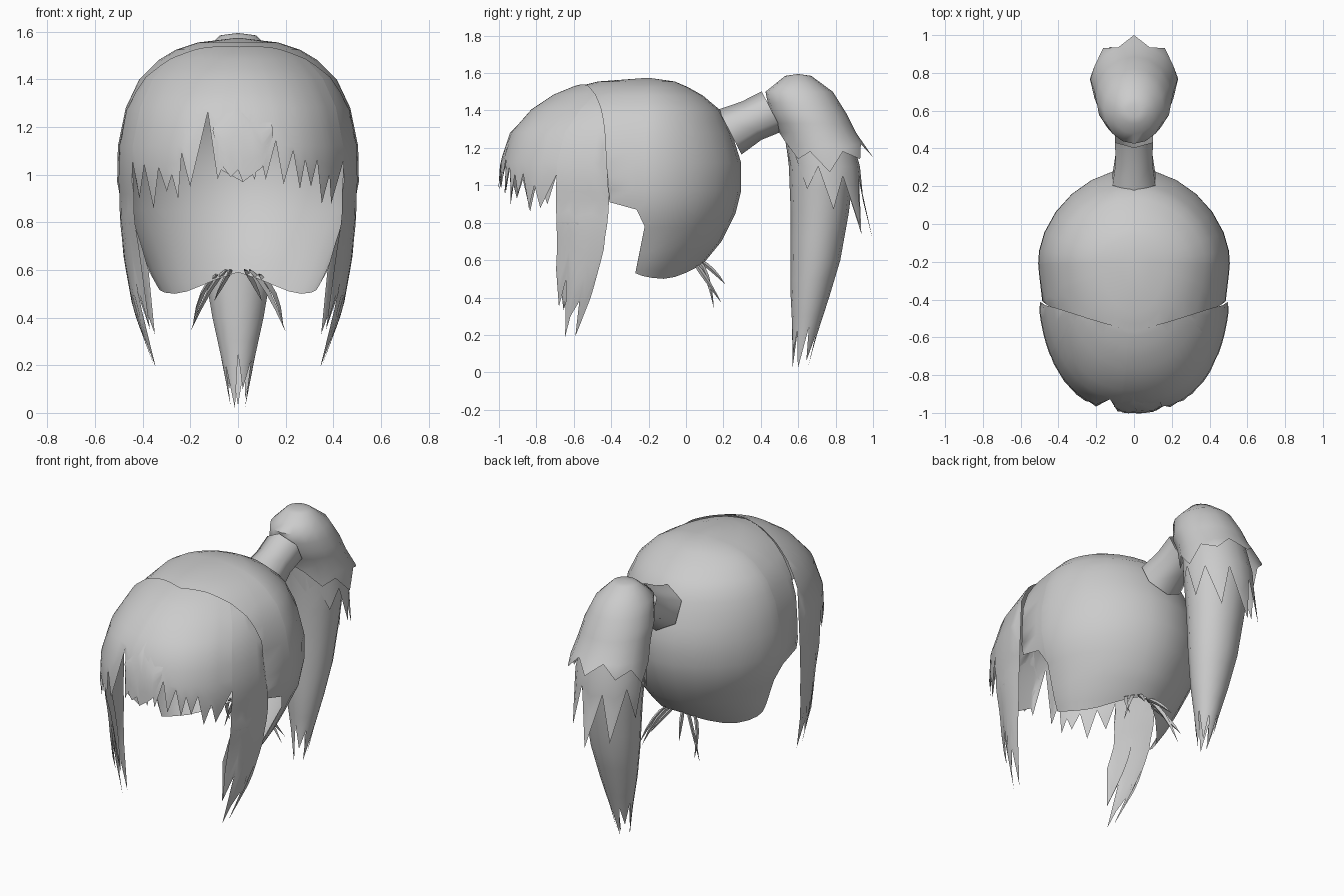
import bpy, bmesh, math
from mathutils import Vector

if "Cube" in bpy.data.objects:
    bpy.data.objects.remove(bpy.data.objects["Cube"])

mat = bpy.data.materials.new("light_grey")
mat.diffuse_color = (0.6, 0.6, 0.6, 1)
mat.use_nodes = True
mat.node_tree.nodes["Principled BSDF"].inputs["Base Color"].default_value = mat.diffuse_color


def make(name, strips, angle=50):
    """Skin groups of equally long point columns into one smooth sheet object."""
    bm = bmesh.new()
    for cols, closed in strips:
        vs = [[bm.verts.new(p) for p in c] for c in cols]
        for i in range(len(vs) if closed else len(vs) - 1):
            a, b = vs[i], vs[(i + 1) % len(vs)]
            for j in range(len(a) - 1):
                bm.faces.new((a[j], a[j + 1], b[j + 1], b[j]))
    bmesh.ops.remove_doubles(bm, verts=bm.verts, dist=0.0005)
    bmesh.ops.recalc_face_normals(bm, faces=bm.faces)
    me = bpy.data.meshes.new(name)
    bm.to_mesh(me)
    bm.free()
    ob = bpy.data.objects.new(name, me)
    bpy.context.collection.objects.link(ob)
    me.materials.append(mat)
    bpy.ops.object.select_all(action='DESELECT')
    ob.select_set(True)
    bpy.context.view_layer.objects.active = ob
    bpy.ops.object.shade_smooth_by_angle(angle=math.radians(angle))
    return ob


def lerp_rows(rows, t):
    i = max(0, min(int(t), len(rows) - 2))
    return [a + (b - a) * (t - i) for a, b in zip(rows[i], rows[i + 1])]


def row_at(rows, z):
    """Row parameter at height z, for rows listed from top to bottom."""
    for i in range(len(rows) - 1):
        if z >= rows[i + 1][0]:
            return i + (rows[i][0] - z) / (rows[i][0] - rows[i + 1][0])
    return len(rows) - 1


def power(v, e):
    return math.copysign(abs(v) ** e, v)


# Head shape: height, half width, back y, front y, centre y, squareness of the front
HEAD = [(1.575, 0, -.2, -.2, -.2, 2.1), (1.555, .17, -.06, -.47, -.2, 2.1),
        (1.525, .26, .01, -.59, -.2, 2.1), (1.48, .335, .09, -.7, -.2, 2.1),
        (1.4, .415, .185, -.82, -.2, 2.2), (1.28, .472, .245, -.925, -.2, 2.4),
        (1.12, .505, .295, -.978, -.2, 2.5), (.97, .508, .295, -.988, -.2, 2.5),
        (.85, .485, .265, -.988, -.2, 2.5), (.7, .42, .19, -.98, -.22, 2.5),
        (.59, .375, .1, -.98, -.25, 2.5), (.5, .325, .01, -.98, -.27, 2.5)]


def head(deg, t, grow=1.0, taper=0.0):
    """Point on the head; 0 degrees is the back, 180 the front."""
    z, w, yb, yf, yc, sq = lerp_rows(HEAD, t)
    s, c = math.sin(math.radians(deg)), math.cos(math.radians(deg))
    e = 2 / 1.85 if c > 0 else 2 / sq
    y = yc + power(c, e) * ((yb - yc) if c > 0 else (yc - yf))
    x = power(s, e) * w * (1 - taper * min(1, max(0, -.2 - y) / .2))
    mid = Vector((0, -.2, 1))
    return mid + (Vector((x, y, z)) - mid) * grow


def head_column(deg, t0, t1, grow, taper=0.0):
    """Column on shared rows, cut off at t0 and t1 so neighbours line up."""
    return [head(deg, max(t0, min(t1, k / 2)), grow, taper) for k in range(2 * len(HEAD) - 1)]


def seam(deg):
    """Row where the parting line crosses this direction."""
    t, end = 0.5, row_at(HEAD, .91)
    while t < end:
        p = head(deg, t)
        if p.y < -.58 + .32 * abs(p.x):
            return t
        t += .01
    return end


# Back cap: open face, swept notch in front of the ears, raised nape
HEM = {0: .59, 14: .565, 28: .535, 42: .51, 56: .5, 70: .505, 82: .515, 90.2: .53,
       90.3: .78, 92.5: .87, 101: .91}
cap_cols = [(d, row_at(HEAD, z)) for d, z in HEM.items()]
cap_cols += [(d, seam(d) + .05) for d in (104, 109, 116, 126, 140, 155, 168)]
cap_cols += [(180, seam(180) + .05)] + [(360 - d, t) for d, t in cap_cols[:0:-1]]
make("back_cap", [([head_column(d, 0, t, 1, .03) for d, t in cap_cols], True)], 60)

# Fringe: zigzag lower edge, x and z across the forehead
EDGE = [(-.44, 1.06), (-.42, .9), (-.39, 1.04), (-.365, .86), (-.33, 1.03), (-.3, .93), (-.275, 1),
        (-.255, .9), (-.235, 1.09), (-.2, .95), (-.14, 1.26), (-.085, .98), (-.07, 1.02), (.02, .97),
        (.04, 1.04), (.07, .98), (.09, 1.1), (.115, .98), (.16, 1.14), (.19, .96), (.23, 1.1),
        (.26, .94), (.28, 1.06), (.305, .95), (.33, 1.06), (.36, .88), (.38, 1.0), (.4, .88), (.44, 1.06)]


def facing(x):
    return 180 - math.degrees(math.asin(power(x / .508, 1.25)))


# Side locks: height, back y, front y, back x, front x; tips are across, height
SIDE = [(.92, -.415, -.69, .502, .447), (.65, -.44, -.69, .48, .41), (.43, -.50, -.70, .44, .38),
        (.19, -.575, -.69, .345, .315)]
TIPS = [(0, .4), (.15, .19), (.3, .38), (.5, .3), (.62, .19), (.74, .5), (.9, .35), (1, .55)]
TOP = row_at(HEAD, .92)
GROW = 1.012


def ear(u):
    return 101 + 22.5 * u


def lock_point(u, z, sign, tuck=0):
    """Point on a side lock, easing away from the head surface."""
    top = head(ear(u), TOP, GROW)
    _, yb, yf, xb, xf = lerp_rows(SIDE, row_at(SIDE, z))
    p = Vector((xb + (xf - xb) * u + .02 * math.sin(math.pi * u), yb + (yf - yb) * u, z))
    s = max(0, min(1, (top.z - z) / .2))
    p.x, p.y = top.x + (p.x - top.x) * s - tuck, top.y + (p.y - top.y) * s
    p.x *= sign
    return p


sides = [(ear(u), TOP) for u, _ in TIPS]
columns = [(360 - d, t) for d, t in sides]
columns += [(facing(x), row_at(HEAD, z)) for x, z in EDGE] + sides[::-1]
strips = [([head_column(d, seam(min(d, 360 - d)) - .1, t, GROW) for d, t in columns], False)]
top_z = head(ear(0), TOP, GROW).z
for sign in (-1, 1):
    strips.append(([[lock_point(u, top_z + (z1 - top_z) * k / 8, sign) for k in range(9)]
                    for u, z1 in TIPS], False))
make("fringe_with_side_locks", strips, 60)

# Thin inner strands behind the side locks
for name, sign in (("inner_strand_left", -1), ("inner_strand_right", 1)):
    make(name, [([[lock_point(u, .8 + (z1 - .8) * k / 5, sign, .03 * k / 5) for k in range(6)]
                  for u, z1 in ((.55, .55), (.75, .33), (.98, .6))], False)], 60)

# Raised centre lock on the forehead: x, top z, bottom z
LOCK = [(-.11, 1.2, 1.18), (-.06, 1.26, 1.03), (-.03, 1.31, .99), (0, 1.34, 1.02), (.02, 1.32, .97),
        (.06, 1.27, 1.0), (.1, 1.22, 1.03), (.15, 1.22, 1.16)]
cols = []
for x, z0, z1 in LOCK:
    t0, t1 = row_at(HEAD, z0), row_at(HEAD, z1)
    cols.append([head(facing(x), t0 + (t1 - t0) * k / 4, 1.01 if k == 0 else 1.02) for k in range(5)])
make("centre_lock", [(cols, False)], 60)

# Hair tie: flared six sided tube
TIE = [(.235, 1.285, .135), (.35, 1.345, .115), (.46, 1.395, .12)]
axis = Vector((0, .46, -.89))
cols = []
for i in range(6):
    a = math.radians(30 + 60 * i)
    cols.append([Vector((math.cos(a) * r * .97, y, z)) + axis * math.sin(a) * r for y, z, r in TIE])
make("hair_tie", [(cols, True)], 65)


def tuft(name, rows, hem, per_row=2):
    """Closed layer of hair; rows are z, front y, back y, half width; hem gives tip heights."""
    cols = []
    for i, z1 in enumerate(hem):
        a = 2 * math.pi * i / len(hem)
        t1 = row_at(rows, z1)
        col = []
        for k in range(per_row * (len(rows) - 1) + 1):
            z, yf, yb, w = lerp_rows(rows, min(k / per_row, t1))
            col.append(Vector((w * math.sin(a), (yf + yb) / 2 + (yb - yf) / 2 * math.cos(a), z)))
        cols.append(col)
    make(name, [(cols, True)], 60)


# Ponytail layers; hems start at the back and go round
tuft("ponytail_top", [(1.595, .6, .6, 0), (1.585, .53, .67, .075), (1.5, .425, .785, .16),
                      (1.38, .45, .86, .2), (1.28, .5, .91, .21), (1.15, .53, 1.0, .23),
                      (1.05, .54, 1.0, .235)],
     [1.15, 1.22, 1.14, 1.18, 1.07, 1.18, 1.14, 1.24, 1.28, 1.25, 1.16, 1.17, 1.08, 1.18, 1.14, 1.22])
tuft("ponytail_middle", [(1.32, .52, .87, .18), (1.1, .55, .93, .205), (.9, .55, .95, .21),
                         (.7, .54, 1.0, .2)],
     [.7, 1.05, .78, 1.05, .87, 1.1, .98, 1.15, 1.1, 1.2, 1.1, 1.15, 1.0, 1.1, .86, 1.05, .74, 1.02])
tuft("ponytail_body", [(1.35, .52, .84, .17), (1.1, .55, .9, .195), (.85, .56, .87, .17),
                       (.6, .56, .825, .145), (.4, .56, .765, .11), (.2, .57, .7, .065), (.02, .565, .65, .03)],
     [.03, .2, .06, .24, .02, .22, .1, .25, .02, .2, .03, .25, .1, .22])

# Nape wisps: thin tapered strands, root to tip
WISPS = [((.05, .06, .6), (.12, .12, .55), (.2, .15, .34)), ((.09, .05, .58), (.16, .09, .53), (.19, .19, .37)),
         ((.03, .07, .6), (.06, .14, .56), (.1, .21, .47))]
strips = []
for sign in (-1, 1):
    for pts in WISPS:
        a, b, c = (Vector((p[0] * sign, p[1], p[2])) for p in pts)
        path = [a * (1 - t) ** 2 + b * 2 * t * (1 - t) + c * t * t for t in (0, .25, .5, .75, 1)]
        widths = (.008, .013, .012, .008, .0)
        strips.append(([[p + Vector((math.cos(q), math.sin(q), .6 * math.sin(q))) * w
                         for p, w in zip(path, widths)] for q in (0, 2.1, 4.2)], True))
make("nape_wisps", strips)
